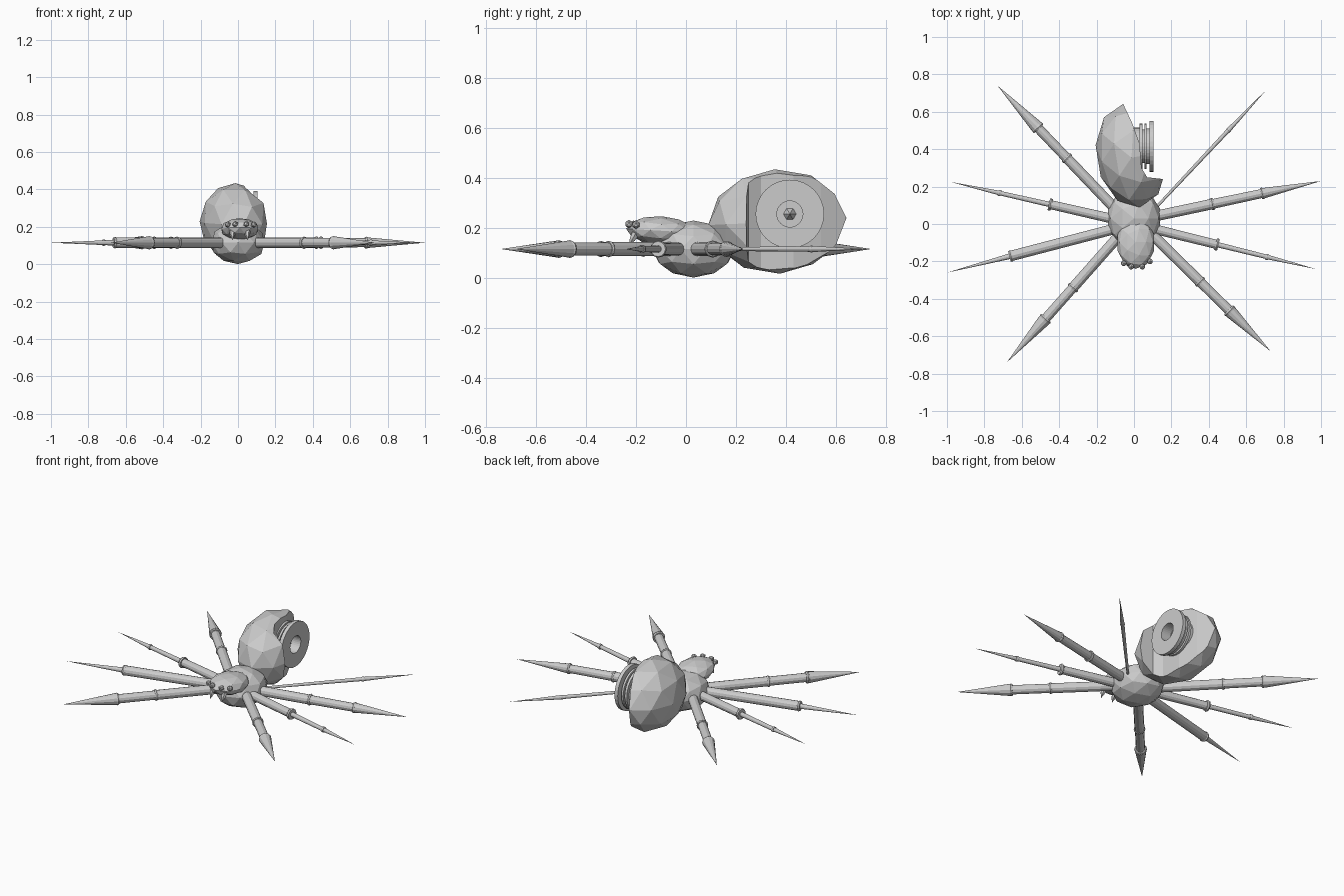
import bpy, bmesh, math
from mathutils import Vector, Matrix

if "Cube" in bpy.data.objects:
    bpy.data.objects.remove(bpy.data.objects["Cube"])

grey = bpy.data.materials.new("plain_grey")
grey.use_nodes = True
grey.diffuse_color = (0.6, 0.6, 0.6, 1)
grey.node_tree.nodes["Principled BSDF"].inputs["Base Color"].default_value = (0.6, 0.6, 0.6, 1)


def finish(name, bm):
    bmesh.ops.recalc_face_normals(bm, faces=bm.faces)
    mesh = bpy.data.meshes.new(name)
    bm.to_mesh(mesh)
    bm.free()
    mesh.materials.append(grey)
    ob = bpy.data.objects.new(name, mesh)
    bpy.context.scene.collection.objects.link(ob)
    return ob


def ellipsoid(name, centre, radii, turn=0, tilt=0, detail=2):
    bm = bmesh.new()
    bmesh.ops.create_icosphere(bm, subdivisions=detail, radius=1)
    bm.transform(Matrix.Translation(centre) @ Matrix.Rotation(turn, 4, "Z")
                 @ Matrix.Rotation(tilt, 4, "X") @ Matrix.Diagonal((*radii, 1)))
    return finish(name, bm)


def lathe(name, start, end, profile, sides=12):
    """Revolve (distance, radius) pairs about the line from start to end."""
    start, end = Vector(start), Vector(end)
    turn = (end - start).to_track_quat("Z", "Y")
    bm = bmesh.new()
    rings = []
    for d, r in profile:
        count = sides if r > 0 else 1
        rings.append([bm.verts.new(start + turn @ Vector((
            r * math.cos(math.tau * i / sides), r * math.sin(math.tau * i / sides), d)))
            for i in range(count)])
    for a, b in zip(rings, rings[1:]):
        for i in range(sides):
            j = (i + 1) % sides
            corners = [a[i % len(a)], a[j % len(a)], b[j % len(b)], b[i % len(b)]]
            bm.faces.new(list(dict.fromkeys(corners)))
    for ring in (rings[0], rings[-1]):
        if len(ring) > 2:
            bm.faces.new(ring)
    return finish(name, bm)


def leg(name, start, tip, parts):
    """parts: (end fraction, start radius, end radius, joint radius)."""
    start, tip = Vector((*start, 0.115)), Vector((*tip, 0.115))
    length = (tip - start).length
    profile, f = [(0, 0)], 0
    for end, r0, r1, joint in parts:
        profile += [(f * length, r0), (end * length, r1)]
        if joint:
            d = end * length
            profile += [(d, joint * 0.9), (d + 0.008, joint), (d + 0.016, joint * 0.9)]
            end += 0.016 / length
        f = end
    lathe(name, start, tip, profile)


# Body and head
ellipsoid("thorax", (0, 0.03, 0.115), (0.147, 0.165, 0.114))
ellipsoid("head", (0.01, -0.1, 0.188), (0.103, 0.14, 0.058), tilt=-0.06)
for i, (x, y, z) in enumerate([(-0.055, -0.21, 0.212), (-0.015, -0.228, 0.215),
                               (0.045, -0.228, 0.215), (0.085, -0.2, 0.212)]):
    ellipsoid(f"eye_{i + 1}", (x, y, z), (0.017, 0.017, 0.017), detail=1)
for side, x in (("right", -0.03), ("left", 0.05)):
    lathe(f"{side}_fang", (x, -0.2, 0.18), (x, -0.23, 0.125),
          [(0, 0), (0, 0.017), (0.03, 0.013), (0.06, 0)], 6)

# Abdomen shell, broken open on its left side
abdomen = ellipsoid("abdomen", (-0.015, 0.365, 0.225), (0.188, 0.28, 0.209),
                    turn=0.16, tilt=0.05)
outline = [(-0.085, 0.70), (-0.01, 0.54), (0.03, 0.43), (0.04, 0.30),
           (0.07, 0.25), (0.16, 0.24), (0.4, 0.26), (0.4, 0.70)]
bm = bmesh.new()
base = bm.faces.new([bm.verts.new((x, y, -0.1)) for x, y in outline])
extruded = bmesh.ops.extrude_face_region(bm, geom=[base])["geom"]
bmesh.ops.translate(bm, vec=(0, 0, 0.7),
                    verts=[v for v in extruded if isinstance(v, bmesh.types.BMVert)])
cutter = finish("abdomen_cutter", bm)
cutter.hide_render = True
cutter.hide_viewport = True
cutter.display_type = "WIRE"
cut = abdomen.modifiers.new("broken_side", "BOOLEAN")
cut.operation = "DIFFERENCE"
cut.solver = "EXACT"
cut.object = cutter
# Bake the cut so that the cutter can go
graph = bpy.context.evaluated_depsgraph_get()
baked = bpy.data.meshes.new_from_object(abdomen.evaluated_get(graph))
abdomen.modifiers.clear()
abdomen.data = baked
bpy.data.objects.remove(cutter)

# Thread spool set in the opening
lathe("spool", (0, 0.415, 0.255), (1, 0.415, 0.255),
      [(-0.03, 0), (-0.03, 0.1), (0.03, 0.1), (0.03, 0.122), (0.045, 0.122), (0.045, 0.09),
       (0.055, 0.09), (0.055, 0.122), (0.068, 0.122), (0.068, 0.095), (0.082, 0.095),
       (0.082, 0.137), (0.104, 0.137), (0.104, 0.052), (0.04, 0.052), (0.04, 0)], 32)
lathe("spindle", (0.03, 0.415, 0.255), (1, 0.415, 0.255), [(0, 0), (0, 0.032), (0.05, 0)], 6)

# Legs: whole, slender, stripped and broken ones
whole = [(0.42, 0.028, 0.028, 0.033), (0.66, 0.026, 0.026, 0.036), (1, 0.034, 0, 0)]
slender = [(0.40, 0.026, 0.024, 0.034), (0.70, 0.014, 0.012, 0.017), (1, 0.012, 0, 0)]
middle = [(0.36, 0.028, 0.028, 0.034), (0.65, 0.026, 0.024, 0.032), (1, 0.028, 0, 0)]
stripped = [(0.65, 0.007, 0.011, 0.014), (1, 0.012, 0, 0)]
broken = [(0.62, 0.028, 0.028, 0.031), (1, 0.015, 0, 0)]
leg("left_front_leg", (0.07, -0.03), (0.73, -0.68), whole)
leg("left_second_leg", (0.08, -0.02), (0.97, -0.24), slender)
leg("left_third_leg", (0.08, 0.035), (1.0, 0.23), middle)
leg("left_back_leg", (0.11, 0.08), (0.71, 0.72), stripped)
leg("right_front_leg", (-0.06, -0.04), (-0.68, -0.74), whole)
leg("right_second_leg", (-0.08, -0.02), (-1.0, -0.26), broken)
leg("right_third_leg", (-0.08, 0.02), (-0.98, 0.225), slender)
leg("right_back_leg", (-0.08, 0.06), (-0.73, 0.74), whole)
